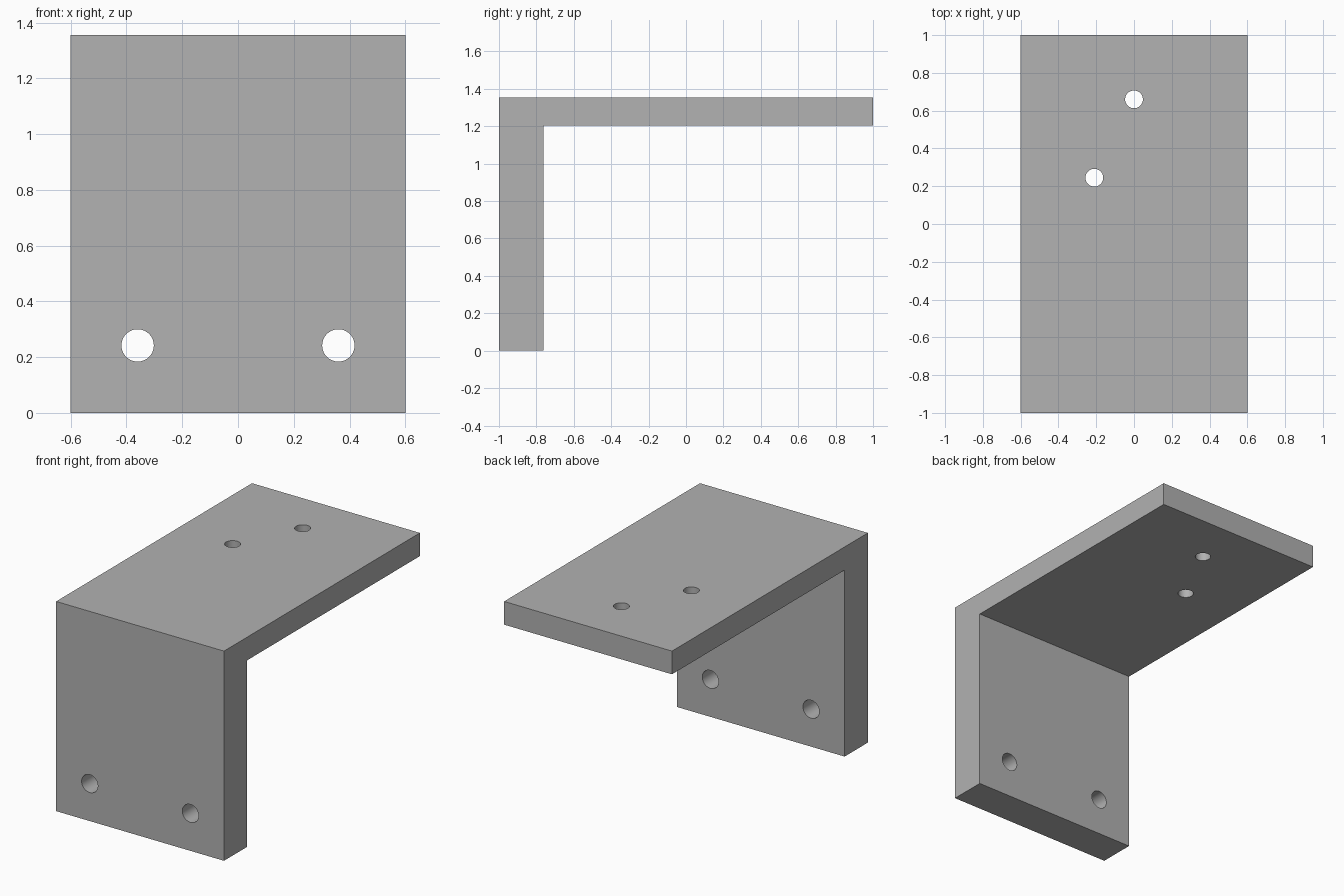
import bpy
import bmesh
from math import pi

default_cube = bpy.data.objects.get("Cube")
if default_cube:
    bpy.data.objects.remove(default_cube, do_unlink=True)

# Single plain grey
GREY = (0.445, 0.445, 0.445, 1)
grey = bpy.data.materials.new("plain_grey")
grey.use_nodes = True
grey.diffuse_color = GREY
grey.node_tree.nodes["Principled BSDF"].inputs["Base Color"].default_value = GREY

HALF_WIDTH, HEIGHT = 0.6, 1.355
SHELF_BOTTOM, WALL_BACK = 1.205, -0.763

# L-shaped side profile (y, z), extruded across the width
profile = [(-1, 0), (WALL_BACK, 0), (WALL_BACK, SHELF_BOTTOM),
           (1, SHELF_BOTTOM), (1, HEIGHT), (-1, HEIGHT)]
bm = bmesh.new()
side = bm.faces.new([bm.verts.new((-HALF_WIDTH, y, z)) for y, z in profile])
extruded = bmesh.ops.extrude_face_region(bm, geom=[side])["geom"]
bmesh.ops.translate(bm, vec=(2 * HALF_WIDTH, 0, 0),
                    verts=[v for v in extruded if isinstance(v, bmesh.types.BMVert)])
bmesh.ops.recalc_face_normals(bm, faces=bm.faces)
mesh = bpy.data.meshes.new("angle_bracket")
bm.to_mesh(mesh)
bm.free()
bracket = bpy.data.objects.new("angle_bracket", mesh)
bpy.context.collection.objects.link(bracket)
mesh.materials.append(grey)


def drill(location, radius, tilt=0):
    """Cut a round through hole in the bracket."""
    bpy.ops.mesh.primitive_cylinder_add(vertices=64, radius=radius, depth=0.5,
                                        location=location, rotation=(tilt, 0, 0))
    cutter = bpy.context.object
    cutter.name = "hole_cutter"
    cutter.hide_render = True
    cutter.data.materials.append(grey)
    cut = bracket.modifiers.new("hole", "BOOLEAN")
    cut.operation = "DIFFERENCE"
    cut.solver = "EXACT"
    cut.object = cutter
    bpy.context.view_layer.objects.active = bracket
    bpy.ops.object.modifier_apply(modifier=cut.name)
    bpy.data.objects.remove(cutter, do_unlink=True)


# Wall mounting holes
for x in (-0.36, 0.36):
    drill((x, -0.88, 0.242), 0.058, pi / 2)

# Shelf holes
for x, y in ((0, 0.66), (-0.21, 0.245)):
    drill((x, y, 1.28), 0.047)

# Smooth hole walls, crisp plate edges
bpy.ops.object.select_all(action="DESELECT")
bracket.select_set(True)
bpy.context.view_layer.objects.active = bracket
bpy.ops.object.shade_smooth_by_angle()
